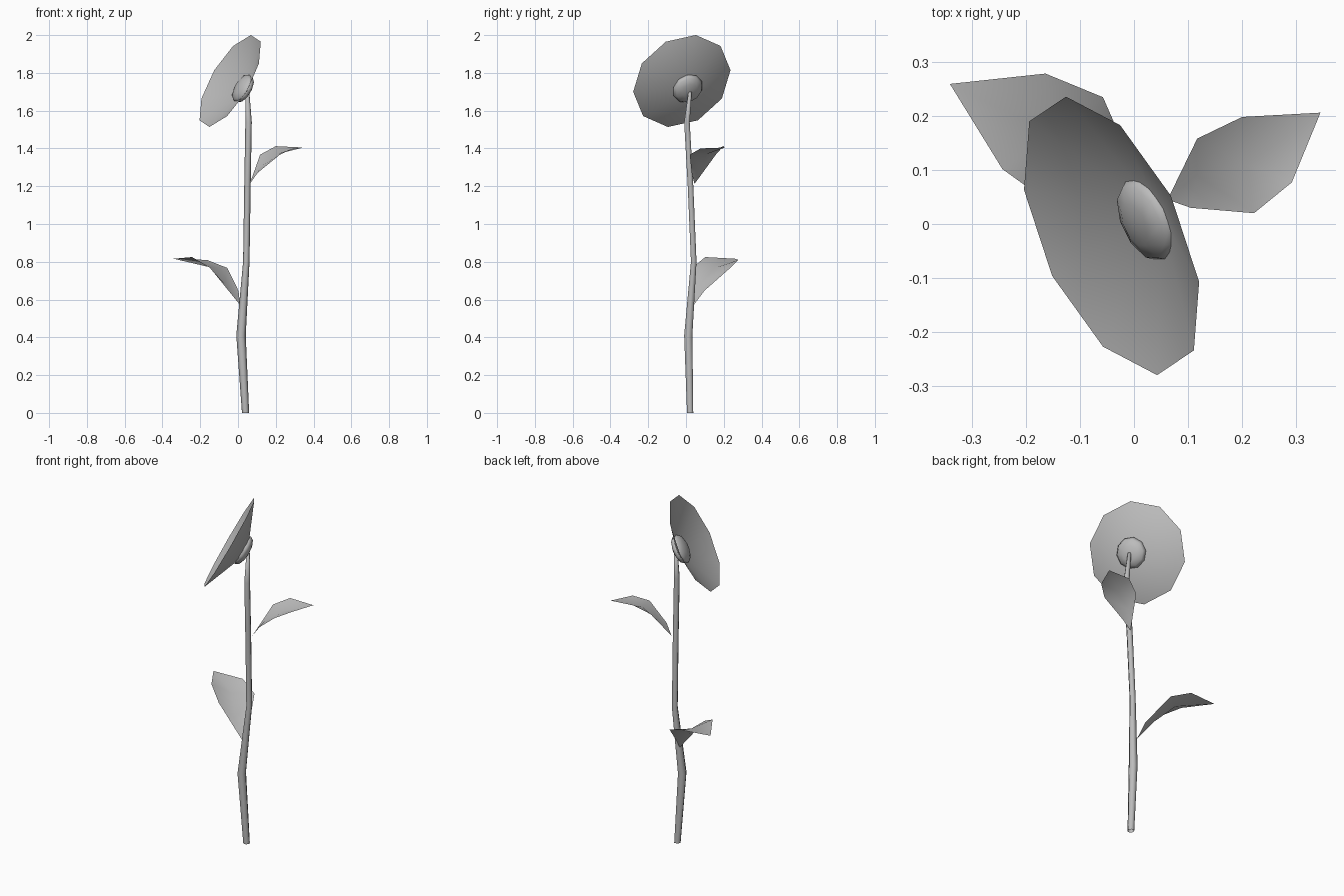
import bpy, bmesh, math
from mathutils import Vector, Matrix

if "Cube" in bpy.data.objects:
    bpy.data.objects.remove(bpy.data.objects["Cube"], do_unlink=True)

grey = bpy.data.materials.new("plain_grey")
grey.use_nodes = True
grey.diffuse_color = (0.5, 0.5, 0.5, 1)
grey.node_tree.nodes["Principled BSDF"].inputs["Base Color"].default_value = (0.5, 0.5, 0.5, 1)


def finish(name, bm, matrix=Matrix()):
    """Turn a bmesh into a smooth grey object."""
    bm.transform(matrix)
    bmesh.ops.recalc_face_normals(bm, faces=bm.faces)
    for f in bm.faces:
        f.smooth = True
    mesh = bpy.data.meshes.new(name)
    bm.to_mesh(mesh)
    bm.free()
    mesh.materials.append(grey)
    obj = bpy.data.objects.new(name, mesh)
    bpy.context.collection.objects.link(obj)
    return obj


# Stem: six-sided tube through a few bends (x, y, z, radius)
path = [(0.04, 0.022, 0, 0.019), (0.016, 0.012, 0.41, 0.025),
        (0.044, 0.041, 0.8, 0.017), (0.05, 0.024, 1.2, 0.017),
        (0.056, 0.005, 1.54, 0.017), (0.05, 0.022, 1.7, 0.01)]
sides = 6
bm = bmesh.new()
rings = []
for x, y, z, r in path:
    angles = [math.tau * i / sides for i in range(sides)]
    rings.append([bm.verts.new((x + r * math.cos(a), y + r * math.sin(a), z)) for a in angles])
for low, high in zip(rings, rings[1:]):
    for i in range(sides):
        j = (i + 1) % sides
        bm.faces.new((low[i], low[j], high[j], high[i]))
bm.faces.new(rings[-1])
finish("stem", bm)


# Leaves: one folded blade, turned and scaled for the second
def leaf(name, base, turn=0, scale=1):
    left = [(0.055, 0.113, 0.155), (0.138, 0.153, 0.2)]
    rib = [(0.054, 0.045, 0.09), (0.147, 0.065, 0.158)]
    right = [(0.043, -0.015, 0.06), (0.16, -0.025, 0.155)]
    bm = bmesh.new()
    l1, l2, m1, m2, r1, r2 = [bm.verts.new(p) for p in left + rib + right]
    r3 = bm.verts.new((0.23, 0.032, 0.188))
    tip = bm.verts.new((0.283, 0.161, 0.193))
    root = bm.verts.new((0, 0, 0))
    for face in ((root, m1, l1), (root, r1, m1), (l1, m1, m2, l2),
                 (m1, r1, r2, m2), (l2, m2, tip), (m2, r2, r3), (m2, r3, tip)):
        bm.faces.new(face)
    place = Matrix.Translation(base) @ Matrix.Rotation(math.radians(turn), 4, "Z") @ Matrix.Scale(scale, 4)
    finish(name, bm, place)


leaf("upper_leaf", (0.062, 0.045, 1.212))
leaf("lower_leaf", (0.012, 0.04, 0.57), 118.5, 1.275)

# Flower frame: facing direction and a first rim direction
centre = Vector((-0.0415, -0.022, 1.757))
facing = Vector((-0.80, -0.367, 0.473)).normalized()
rim_x = Vector((0.1615, -0.085, 0.2075))
rim_x = (rim_x - facing * rim_x.dot(facing)).normalized()
rim_y = facing.cross(rim_x)
frame = Matrix.Translation(centre) @ Matrix((rim_x, rim_y, facing)).transposed().to_4x4()

# Bloom: shallow ten-sided open cone
bm = bmesh.new()
bmesh.ops.create_circle(bm, segments=10, radius=0.277, cap_tris=True, cap_ends=True)
for v in bm.verts:
    if v.co.length < 0.01:
        v.co.z = -0.112
# Turn the rim so that a corner lies along the first rim direction
corner = max((v for v in bm.verts if v.co.length > 0.2), key=lambda v: v.co.x)
spin = Matrix.Rotation(-math.atan2(corner.co.y, corner.co.x), 4, "Z")
finish("bloom", bm, frame @ spin)

# Flower heart: flattened ball showing on both sides of the bloom
bm = bmesh.new()
bmesh.ops.create_uvsphere(bm, u_segments=10, v_segments=6, radius=0.085)
finish("flower_heart", bm,
       frame @ Matrix.Translation((0, 0, -0.085)) @ Matrix.Diagonal((1, 1, 0.42, 1)))
